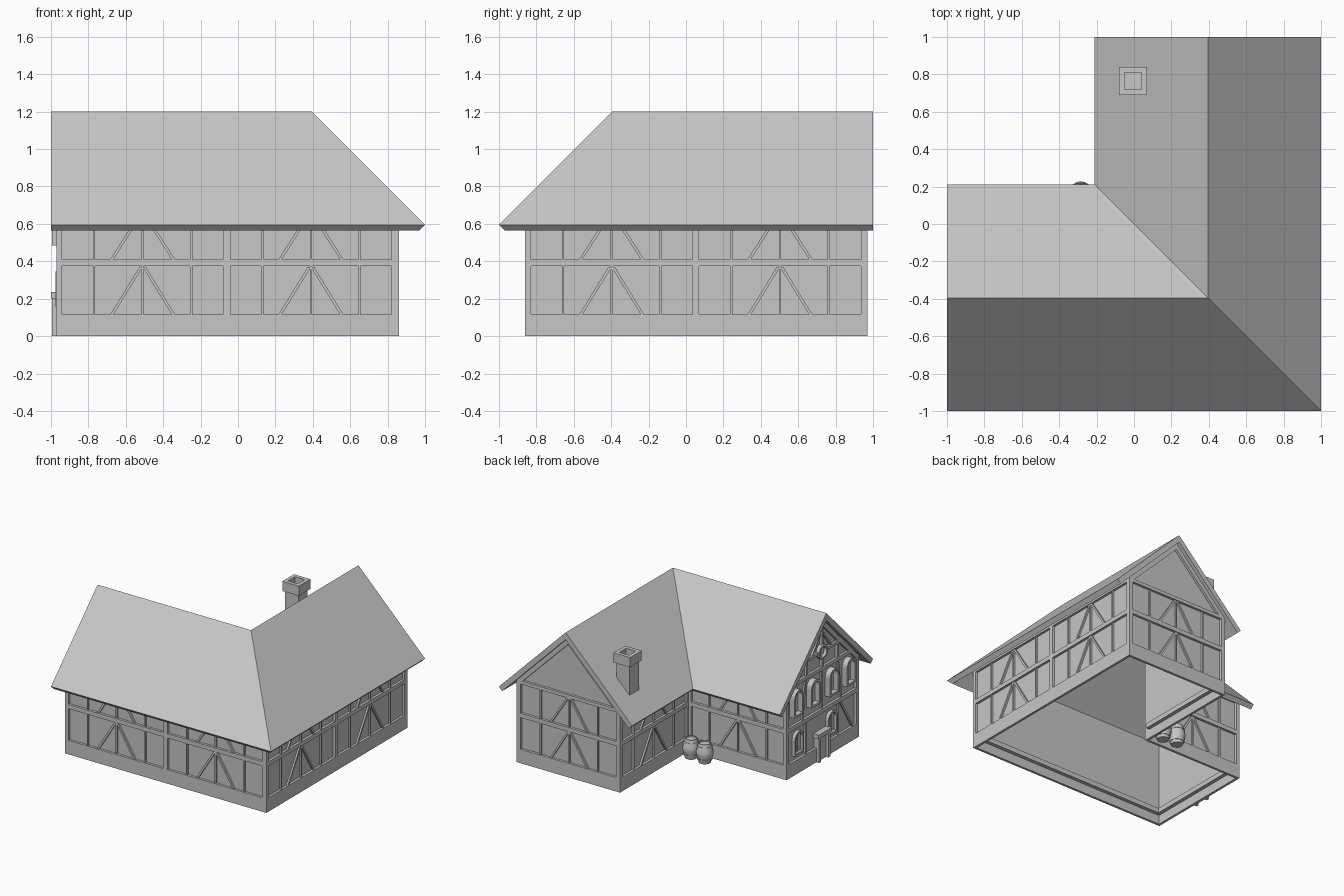
import bpy, bmesh, math
from mathutils import Vector

if "Cube" in bpy.data.objects:
    bpy.data.objects.remove(bpy.data.objects["Cube"])

grey = bpy.data.materials.new("plain_grey")
grey.diffuse_color = (0.57, 0.57, 0.57, 1)
grey.use_nodes = True
grey.node_tree.nodes["Principled BSDF"].inputs["Base Color"].default_value = grey.diffuse_color
X, Y, Z = Vector((1, 0, 0)), Vector((0, 1, 0)), Vector((0, 0, 1))
C, APEX, T = 0.395, 1.2, 0.03      # ridge offset, ridge height, roof edge step


def finish(bm, name, recalc=True):
    if recalc:
        bmesh.ops.recalc_face_normals(bm, faces=bm.faces)
    me = bpy.data.meshes.new(name)
    bm.to_mesh(me)
    bm.free()
    me.materials.append(grey)
    ob = bpy.data.objects.new(name, me)
    bpy.context.collection.objects.link(ob)
    return ob


# Wall frames: (origin, direction along the wall, outward direction)
def at(F, a, z, d):
    return F[0] + F[1] * a + F[2] * d + Z * z


def prism(bm, F, pts, d0, d1):
    lo = [bm.verts.new(at(F, a, z, d0)) for a, z in pts]
    hi = [bm.verts.new(at(F, a, z, d1)) for a, z in pts]
    bm.faces.new(lo[::-1])
    bm.faces.new(hi)
    for i in range(len(pts)):
        j = (i + 1) % len(pts)
        bm.faces.new((lo[i], lo[j], hi[j], hi[i]))


def bar(bm, F, a0, a1, z0, z1, d=0.02, d0=0.0):
    prism(bm, F, [(a0, z0), (a1, z0), (a1, z1), (a0, z1)], d0, d)


def brace(bm, F, a0, z0, a1, z1, w=0.009, d=0.014):
    prism(bm, F, [(a0 - w, z0), (a0 + w, z0), (a1 + w, z1), (a1 - w, z1)], 0, d)


def ring(bm, F, outer, inner, d):
    # frame around an opening, with a pane set back inside it
    vs = [[bm.verts.new(at(F, a, z, dd)) for a, z in p]
          for p, dd in ((outer, 0), (outer, d), (inner, d), (inner, 0.004))]
    n = len(outer)
    for k in range(3):
        for i in range(n):
            j = (i + 1) % n
            bm.faces.new((vs[k][i], vs[k][j], vs[k + 1][j], vs[k + 1][i]))
    bm.faces.new(vs[3])


def arch(c, z0, z1, w):
    r = w / 2
    return [(c - r, z0), (c + r, z0)] + [
        (c + r * math.cos(math.pi * i / 8), z1 - r + r * math.sin(math.pi * i / 8)) for i in range(9)]


def window(bm, F, c, z0, z1, w, d):
    t = 0.016
    ring(bm, F, arch(c, z0, z1, w), arch(c, z0 + t, z1 - t, w - 2 * t), d)
    bar(bm, F, c - 0.004, c + 0.004, z0 + t, z1 - t, 0.01)


def frame(bm, F, lo, hi, panels):
    # sill, rails and posts around the panels
    bar(bm, F, lo, hi, 0, 0.115)
    bar(bm, F, lo + 0.03, hi - 0.03, 0.075, 0.115, 0, -0.03)
    bar(bm, F, lo, hi, 0.375, 0.41)
    edges = [lo] + [e for p in panels for e in p] + [hi]
    for a, b in zip(edges[::2], edges[1::2]):
        bar(bm, F, a, b, 0.11, 0.675)


def bracing(bm, F, panels):
    # thin studs with an inverted V in each storey
    for a, b in panels:
        m = (a + b) / 2
        for z0, z1 in ((0.115, 0.375), (0.41, 0.66)):
            for o in (-0.26, 0, 0.26):
                bar(bm, F, m + o - 0.006, m + o + 0.006, z0, z1, 0.014)
            for s in (-1, 1):
                brace(bm, F, m + s * 0.165, z0, m + s * 0.008, z1 - 0.005)


def rakes(bm, F, c):
    # boards under the two slopes of a gable
    for s in (-1, 1):
        prism(bm, F, [(c + s * 0.465, 0.675), (c, 1.14), (c, 1.09), (c + s * 0.465, 0.625)], 0, 0.02)


# Roof: one mitred slab along the L
prof = [(1, APEX - 0.605), (C, APEX), (-0.21, APEX - 0.605),
        (-0.21 + T, APEX - 0.605 - T), (C, APEX - 2 * T), (1 - T, APEX - 0.605 - T)]
bm = bmesh.new()
secs = [[bm.verts.new(f(q, z)) for q, z in prof] for f in (
    lambda q, z: (-1, -q, z), lambda q, z: (q, -q, z), lambda q, z: (q, 1, z))]
for s, t in zip(secs, secs[1:]):
    for i in range(6):
        j = (i + 1) % 6
        bm.faces.new((s[i], s[j], t[j], t[i]))
for s in (secs[0], secs[2]):           # end faces, split at the ridge
    bm.faces.new((s[0], s[1], s[4], s[5]))
    bm.faces.new((s[1], s[2], s[3], s[4]))
finish(bm, "roof")

# Plaster walls: open shell with two gable ends
FRONT = (Vector((0, -0.84, 0)), X, -Y)
RIGHT = (Vector((0.84, 0, 0)), Y, X)
BACK = (Vector((0, 0.06, 0)), X, Y)
LEFT = (Vector((-0.06, 0, 0)), Y, -X)
NORTH = (Vector((0, 0.95, 0)), X, Y)
WEST = (Vector((-0.95, 0, 0)), Y, -X)
bm = bmesh.new()
for F, a, b in ((FRONT, -0.95, 0.84), (RIGHT, -0.84, 0.95), (BACK, -0.95, -0.06), (LEFT, 0.06, 0.95)):
    bm.faces.new([bm.verts.new(at(F, *p, 0)) for p in ((a, 0), (b, 0), (b, 0.69), (a, 0.69))])
for F, c in ((NORTH, C), (WEST, -0.39)):
    pts = [(c - 0.45, 0), (c + 0.45, 0), (c + 0.45, 0.69), (c, 1.145), (c - 0.45, 0.69)]
    bm.faces.new([bm.verts.new(at(F, a, z, 0)) for a, z in pts])
bmesh.ops.remove_doubles(bm, verts=bm.verts, dist=0.001)
finish(bm, "plaster_walls")

# Timber framing of the plain walls
for name, F, lo, hi, panels in (
        ("front_timbers", FRONT, -0.97, 0.86, [(-0.94, -0.08), (-0.04, 0.82)]),
        ("right_timbers", RIGHT, -0.86, 0.97, [(-0.83, 0.035), (0.07, 0.935)]),
        ("inner_back_timbers", BACK, -0.97, -0.08, [(-0.94, -0.10)]),
        ("inner_left_timbers", LEFT, 0.08, 0.97, [(0.10, 0.935)]),
        ("back_gable_timbers", NORTH, -0.08, 0.86, [(-0.045, 0.825)])):
    bm = bmesh.new()
    frame(bm, F, lo, hi, panels)
    bracing(bm, F, panels)
    bar(bm, F, lo, hi, 0.65, 0.678)
    if F is NORTH:
        rakes(bm, F, C)
    finish(bm, name)

# Entrance gable timbers
G = -0.39
bm = bmesh.new()
frame(bm, WEST, -0.86, 0.08, [(-0.825, 0.045)])
rakes(bm, WEST, G)
bar(bm, WEST, G - 0.39, G + 0.39, 0.725, 0.755)
bar(bm, WEST, G - 0.006, G + 0.006, 0.41, 0.725, 0.014)
bar(bm, WEST, G - 0.012, G + 0.012, 0.755, 0.82)
bar(bm, WEST, G - 0.012, G + 0.012, 0.935, 1.1)
for s in (-1, 1):
    bar(bm, WEST, *sorted((G + s * 0.05, G + s * 0.25)), 0.868, 0.89)
    bar(bm, WEST, G + s * 0.2 - 0.01, G + s * 0.2 + 0.01, 0.755, 0.91)
    brace(bm, WEST, G + s * 0.12, 0.89, G + s * 0.02, 1.02)
    brace(bm, WEST, G + s * 0.25, 0.41, G + s * 0.21, 0.725)
    bar(bm, WEST, G + s * 0.21 - 0.006, G + s * 0.21 + 0.006, 0.115, 0.375, 0.014)
brace(bm, WEST, G - 0.40, 0.115, G - 0.24, 0.375)
finish(bm, "entrance_gable_timbers")

# Arched windows and the round gable window
bm = bmesh.new()
for o in (-0.34, -0.12, 0.12, 0.34):
    window(bm, WEST, G + o, 0.485, 0.70, 0.12, 0.045)
for o in (-0.125, 0.31):
    window(bm, WEST, G + o, 0.155, 0.345, 0.12, 0.026)
circ = [[(G + r * math.cos(math.tau * i / 16), 0.878 + r * math.sin(math.tau * i / 16))
         for i in range(16)] for r in (0.06, 0.042)]
ring(bm, WEST, circ[0], circ[1], 0.028)
finish(bm, "entrance_windows")

# Door with posts and lintel
bm = bmesh.new()
D = G + 0.01
bar(bm, WEST, D - 0.05, D + 0.05, 0, 0.2, 0.024)
for s in (-1, 1):
    bar(bm, WEST, D + s * 0.06 - 0.012, D + s * 0.06 + 0.012, 0, 0.2, 0.045)
bar(bm, WEST, D - 0.085, D + 0.085, 0.2, 0.235, 0.05)
finish(bm, "door")

# Chimney with an open flue: nested square loops
bm = bmesh.new()
loops = []
for r, z in ((0.06, 0.72), (0.06, 0.98), (0.075, 0.98), (0.075, 1.06), (0.045, 1.06), (0.045, 0.88)):
    loops.append([bm.verts.new((-0.005 + sx * r, 0.765 + sy * r, z))
                  for sx, sy in ((-1, -1), (1, -1), (1, 1), (-1, 1))])
for p, q in zip(loops, loops[1:]):
    for i in range(4):
        j = (i + 1) % 4
        bm.faces.new((p[i], p[j], q[j], q[i]))
bm.faces.new(loops[-1])
bm.faces.new(loops[0][::-1])
finish(bm, "chimney")

# Two barrels by the inner corner
body = [(0.046, 0), (0.052, 0.022), (0.056, 0.022), (0.06, 0.04), (0.057, 0.04), (0.065, 0.07),
        (0.065, 0.09), (0.057, 0.12), (0.06, 0.12), (0.056, 0.138), (0.052, 0.138),
        (0.046, 0.16), (0.04, 0.16), (0.04, 0.15)]
for n, (cx, cy) in enumerate(((-0.285, 0.163), (-0.155, 0.155))):
    bm = bmesh.new()
    rows = [[bm.verts.new((cx + r * math.cos(math.tau * i / 16), cy + r * math.sin(math.tau * i / 16), z))
             for i in range(16)] for r, z in body]
    for p, q in zip(rows, rows[1:]):
        for i in range(16):
            j = (i + 1) % 16
            bm.faces.new((p[i], p[j], q[j], q[i]))
    bm.faces.new(rows[-1])
    bm.faces.new(rows[0][::-1])
    ob = finish(bm, "barrel_%d" % (n + 1))
    bpy.context.view_layer.objects.active = ob
    ob.select_set(True)
    bpy.ops.object.shade_smooth_by_angle(angle=math.radians(35))
    ob.select_set(False)
